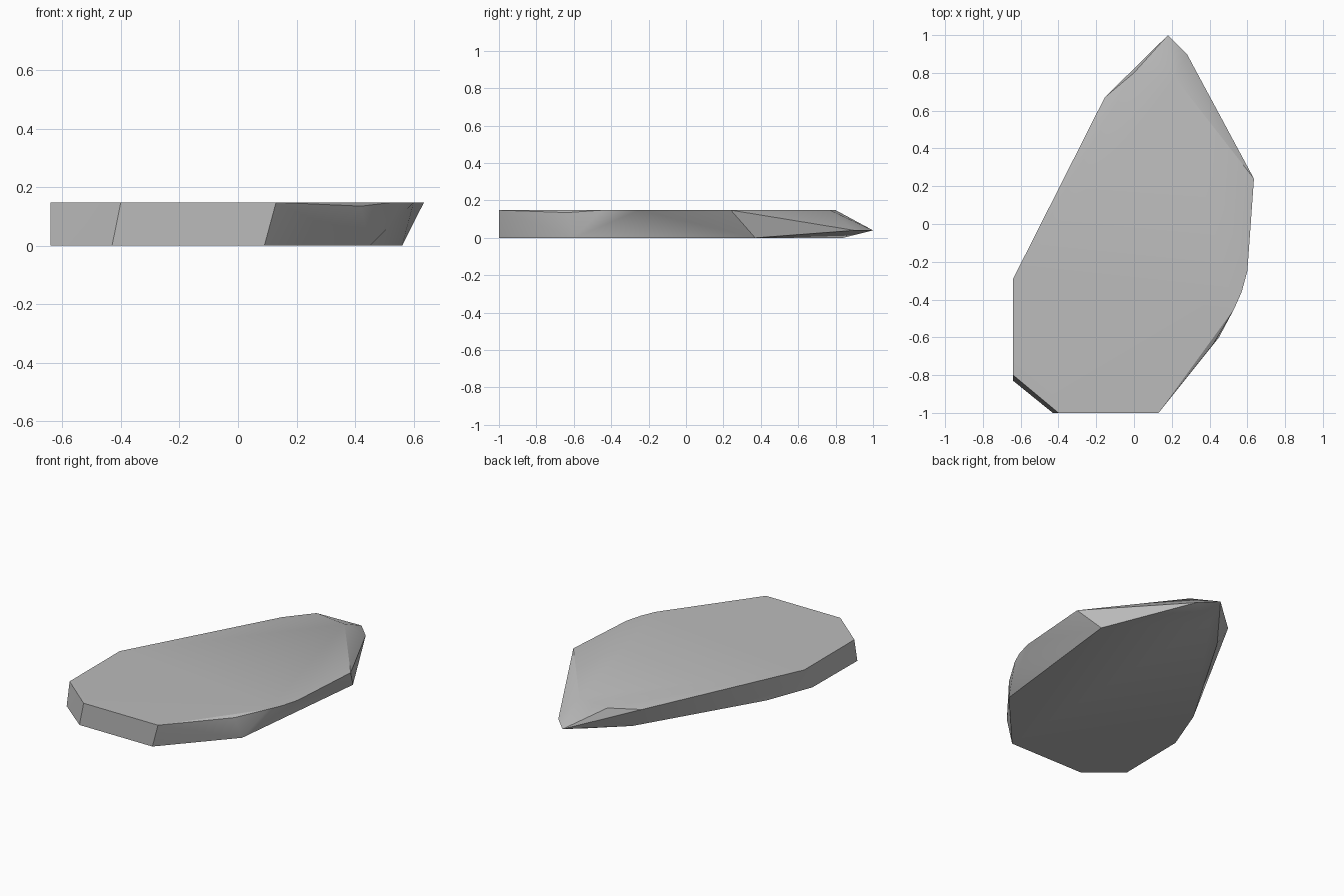
import bpy, bmesh, math

cube = bpy.data.objects.get("Cube")
if cube:
    bpy.data.objects.remove(cube, do_unlink=True)

# Stone colour
stone = bpy.data.materials.new("stone_grey")
stone.use_nodes = True
grey = (0.5, 0.5, 0.5, 1)
stone.diffuse_color = grey
stone.node_tree.nodes["Principled BSDF"].inputs["Base Color"].default_value = grey

# Flat top outline, underside outline and the sloping tip
thickness = 0.148
top = [(-.64, -.29), (-.64, -.8), (-.4, -1), (.13, -1), (.53, -.45),
       (.57, -.36), (.6, -.25), (.635, .24), (.22, .77), (0, .8)]
bottom = [(-.64, -.83), (-.43, -1), (.09, -1), (.45, -.6), (.56, .37),
          (.12, .84), (-.08, .66), (-.52, -.08), (-.635, -.38)]
rim = [(.18, 1, .04), (.28, .9, .04), (-.155, .67, .13), (.42, -.635, .135)]

# Wrap the points into one chipped slab
bm = bmesh.new()
points = [(x, y, thickness) for x, y in top] + [(x, y, 0) for x, y in bottom] + rim
for p in points:
    bm.verts.new(p)
hull = bmesh.ops.convex_hull(bm, input=bm.verts)
bmesh.ops.dissolve_limit(bm, angle_limit=math.radians(1), verts=bm.verts, edges=bm.edges)
bmesh.ops.recalc_face_normals(bm, faces=bm.faces)
mesh = bpy.data.meshes.new("stone_slab")
bm.to_mesh(mesh)
bm.free()
mesh.materials.append(stone)

slab = bpy.data.objects.new("stone_slab", mesh)
bpy.context.collection.objects.link(slab)

# Soft shading across shallow facets, crisp rim
bpy.ops.object.select_all(action='DESELECT')
slab.select_set(True)
bpy.context.view_layer.objects.active = slab
bpy.ops.object.shade_smooth_by_angle(angle=math.radians(30))
